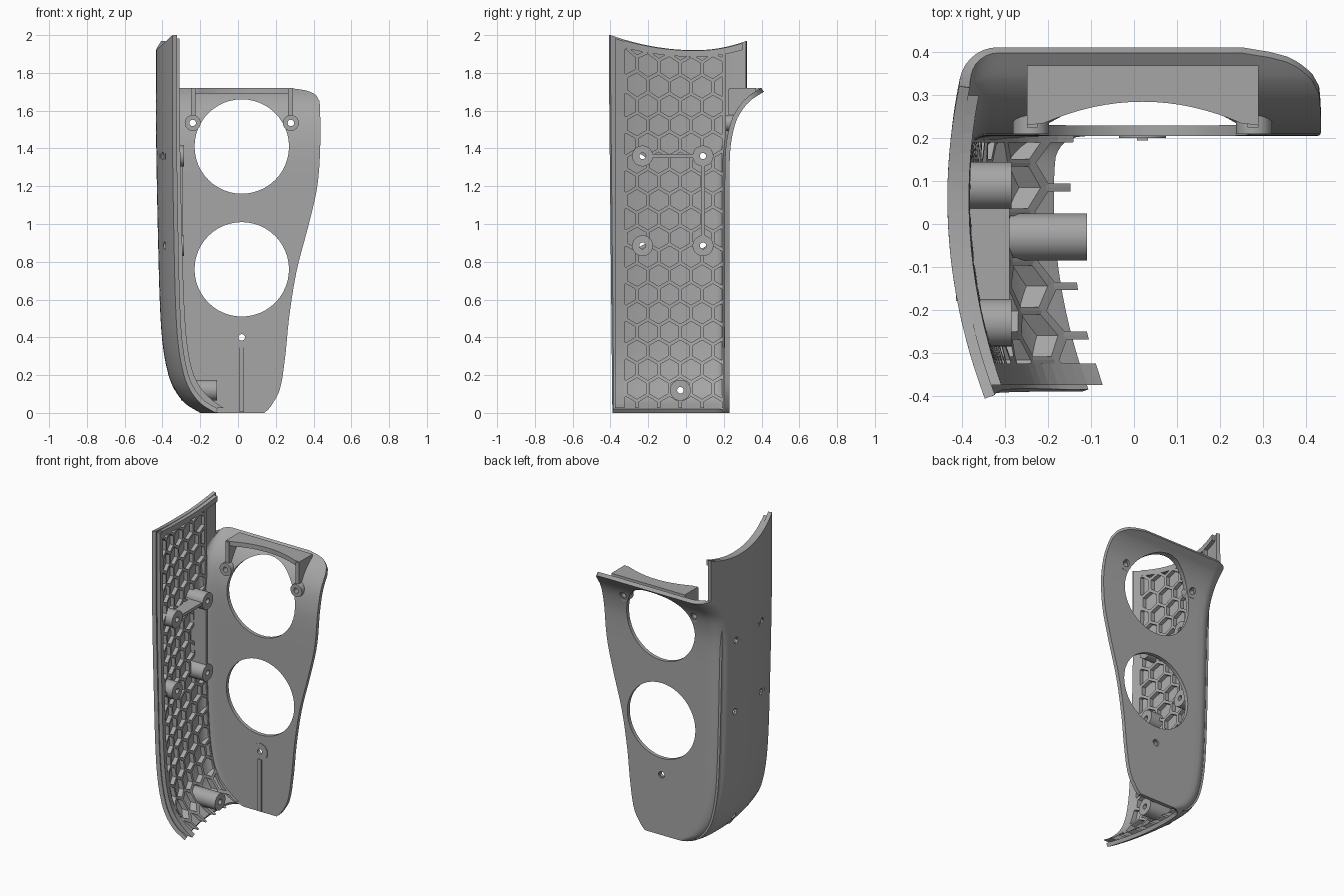
import bpy, bmesh, math
from mathutils import Vector

if "Cube" in bpy.data.objects:
    bpy.data.objects.remove(bpy.data.objects["Cube"])

grey = bpy.data.materials.new("plain grey")
grey.use_nodes = True
grey.diffuse_color = (0.38, 0.38, 0.38, 1)
grey.node_tree.nodes["Principled BSDF"].inputs["Base Color"].default_value = (0.38, 0.38, 0.38, 1)


def curve(points):
    """Smooth function through a few (input, value) pairs."""
    def f(t):
        t = min(max(t, points[0][0]), points[-1][0])
        i = 0
        while i < len(points) - 2 and t > points[i + 1][0]:
            i += 1
        def slope(k):
            a, b = points[max(k - 1, 0)], points[min(k + 1, len(points) - 1)]
            return (b[1] - a[1]) / (b[0] - a[0])
        (x0, y0), (x1, y1) = points[i], points[i + 1]
        w = x1 - x0
        u = (t - x0) / w
        return (y0 * (1 + 2 * u) * (1 - u) ** 2 + slope(i) * w * u * (1 - u) ** 2
                + y1 * u * u * (3 - 2 * u) + slope(i + 1) * w * u * u * (u - 1))
    return f


# Shape rules: side profile, back profile, free edge of the back, rib depth
side = curve([(0, -.20), (.05, -.28), (.15, -.35), (.3, -.39), (.5, -.41), (.9, -.423), (1.5, -.434), (2, -.435)])
back = curve([(0, .23), (1.0, .23), (1.35, .232), (1.45, .242), (1.55, .268), (1.62, .31), (1.66, .35), (1.7, .412)])
edge = curve([(0, .14), (.03, .17), (.12, .22), (.3, .25), (.5, .27), (.75, .31), (1.0, .375), (1.2, .42),
              (1.4, .435), (1.6, .434), (1.65, .425), (1.675, .39), (1.69, .34), (1.7, .25)])
depth = curve([(0, .1), (.05, .09), (.15, .065), (.3, .055), (2, .05)])
CORNER = .09


def side_x(y, z):
    return side(z) + .4 * (y - .06) ** 2


def top_z(y):
    return 1.92 + (.38 if y < .05 else .65) * (y - .05) ** 2


def finish(name, bm, smooth=False):
    mesh = bpy.data.meshes.new(name)
    bm.to_mesh(mesh)
    bm.free()
    mesh.materials.append(grey)
    ob = bpy.data.objects.new(name, mesh)
    bpy.context.collection.objects.link(ob)
    if smooth:
        shade(ob)
    return ob


def activate(ob):
    bpy.ops.object.select_all(action='DESELECT')
    ob.select_set(True)
    bpy.context.view_layer.objects.active = ob


def shade(ob):
    activate(ob)
    bpy.ops.object.shade_smooth_by_angle(angle=math.radians(35))


def add_tube(bm, start, end, radius, hole):
    """Ring-shaped cylinder; a zero hole gives a solid one."""
    start, end = Vector(start), Vector(end)
    axis = (end - start).normalized()
    out = axis.orthogonal().normalized()
    profile = [start + out * hole, start + out * radius, end + out * radius, end + out * hole]
    verts = [bm.verts.new(p) for p in profile]
    pairs = zip(verts, verts[1:] + verts[:1])
    edges = [bm.edges.new(p) for p in pairs if hole or {p[0], p[1]} != {verts[0], verts[3]}]
    bmesh.ops.spin(bm, geom=verts + edges, cent=start, axis=axis, angle=math.tau, steps=48, use_merge=False)
    bmesh.ops.remove_doubles(bm, verts=bm.verts, dist=1e-5)
    bmesh.ops.recalc_face_normals(bm, faces=bm.faces)


def tube(name, start, end, radius, hole):
    bm = bmesh.new()
    add_tube(bm, start, end, radius, hole)
    return finish(name, bm, True)


def prism(name, points, offset):
    """Flat outline pushed along an offset."""
    bm = bmesh.new()
    face = bm.faces.new([bm.verts.new(p) for p in points])
    made = bmesh.ops.extrude_face_region(bm, geom=[face])["geom"]
    bmesh.ops.translate(bm, vec=offset, verts=[g for g in made if isinstance(g, bmesh.types.BMVert)])
    bmesh.ops.recalc_face_normals(bm, faces=bm.faces)
    return finish(name, bm)


def box(name, lo, hi):
    corners = [(lo[0], lo[1], lo[2]), (hi[0], lo[1], lo[2]), (hi[0], hi[1], lo[2]), (lo[0], hi[1], lo[2])]
    return prism(name, corners, (0, 0, hi[2] - lo[2]))


# Outer skin: side wall, rounded corner and back wall in one sheet
NS, NA, NB = 20, 8, 16
heights = ([.2 * (i / 12) ** 1.6 for i in range(12)] + [.2 + 1.2 * i / 20 for i in range(20)]
           + [1.4 + .26 * i / 10 for i in range(10)] + [1.66 + .04 * i / 6 for i in range(7)])
bm = bmesh.new()
rows = []
for z in heights:
    y_front, y_end = -.39 - .01 * z, back(z) - CORNER
    row = []
    for j in range(NS + 1):
        y = y_front + (y_end - y_front) * j / NS
        row.append((side_x(y, z), y, z))
    cx = row[-1][0] + CORNER
    for j in range(1, NA + 1):
        a = math.pi / 2 * j / NA
        row.append((cx - CORNER * math.cos(a), y_end + CORNER * math.sin(a), z))
    for j in range(1, NB + 1):
        row.append((cx + (edge(z) - cx) * j / NB, back(z), z))
    rows.append([bm.verts.new(p) for p in row])
for k in range(1, 7):  # side wall rises above the back wall
    row = []
    for v in rows[len(heights) - 1][:NS + 1]:
        z = 1.7 + (top_z(v.co.y) - 1.7) * k / 6
        row.append(bm.verts.new((side_x(v.co.y, z), v.co.y, z)))
    rows.append(row)
for low, high in zip(rows, rows[1:]):
    for j in range(len(high) - 1):
        bm.faces.new((low[j], high[j], high[j + 1], low[j + 1]))
skin = finish("outer_shell", bm)
solid = skin.modifiers.new("thickness", 'SOLIDIFY')
solid.thickness = .025
solid.offset = -1

# Openings and screw holes
side_bosses = [(-.23, 1.36), (.09, 1.36), (-.23, .885), (.09, .885), (-.03, .12)]
back_bosses = [(-.24, 1.535, .042), (.28, 1.535, .042), (.02, .4, .055)]
bm = bmesh.new()
for z in (1.41, .76):
    add_tube(bm, (.02, .1, z), (.02, .6, z), .25, 0)
for x, z, r in back_bosses:
    add_tube(bm, (x, .1, z), (x, .6, z), .022, 0)
for y, z in side_bosses:
    add_tube(bm, (-.6, y, z), (-.2, y, z), .02, 0)
cutter = finish("hole_cutter", bm)
cutter.hide_render = True
cut = skin.modifiers.new("holes", 'BOOLEAN')
cut.operation = 'DIFFERENCE'
cut.solver = 'EXACT'
cut.object = cutter
activate(skin)
for m in ("thickness", "holes"):
    bpy.ops.object.modifier_apply(modifier=m)
bpy.data.objects.remove(cutter)
shade(skin)

# Honeycomb ribs: flat sheet of hexagon rings, trimmed, then bent to the wall
PITCH, WALL = .115, .018
Y0, Y1, Z0, Z1 = -.325, .19, .025, 1.885
bm = bmesh.new()
for r in range(21):
    for c in range(-4, 4):
        yc, zc = .0275 + PITCH * (c + .5 * (r % 2)), .03 + r * PITCH * math.sqrt(3) / 2
        rings = []
        for size, level in ((PITCH, 1), (PITCH - WALL, 1), (PITCH - WALL, 0)):
            radius = size / math.sqrt(3)
            angles = [math.radians(30 + 60 * k) for k in range(6)]
            rings.append([bm.verts.new((level, yc + radius * math.cos(a), zc + radius * math.sin(a))) for a in angles])
        for a, b in zip(rings, rings[1:]):
            for k in range(6):
                n = (k + 1) % 6
                bm.faces.new((a[k], a[n], b[n], b[k]))
for co, no in (((0, Y0, 0), (0, -1, 0)), ((0, Y1, 0), (0, 1, 0)), ((0, 0, Z0), (0, 0, -1)), ((0, 0, Z1), (0, 0, 1))):
    bmesh.ops.bisect_plane(bm, geom=bm.verts[:] + bm.edges[:] + bm.faces[:], plane_co=co, plane_no=no, clear_outer=True)


def strip(y0, y1, z0, z1, along_z):
    """Border bar around the honeycomb."""
    n = 40 if along_z else 14
    loops = []
    for i in range(n + 1):
        t = i / n
        if along_z:
            z = z0 + (z1 - z0) * t ** 1.5
            ring = [(0, y0, z), (1, y0, z), (1, y1, z), (0, y1, z)]
        else:
            y = y0 + (y1 - y0) * t
            ring = [(0, y, z0), (1, y, z0), (1, y, z1), (0, y, z1)]
        loops.append([bm.verts.new(p) for p in ring])
    for a, b in zip(loops, loops[1:]):
        for k in range(4):
            n2 = (k + 1) % 4
            bm.faces.new((a[k], a[n2], b[n2], b[k]))
    bm.faces.new(loops[0])
    bm.faces.new(loops[-1])


strip(-.375, Y0, Z0, 1.915, True)
strip(Y1, Y1 + .02, Z0, 1.915, True)
strip(Y0, .3, Z1, 1.918, False)
for v in bm.verts:
    level, y, z = v.co
    z += (top_z(y) - 1.92) * max(0, (z - 1.6) / .32)
    v.co = (side_x(y, z) + (depth(z) if level > .5 else .012), y, z)
bmesh.ops.remove_doubles(bm, verts=bm.verts, dist=1e-5)
bmesh.ops.recalc_face_normals(bm, faces=bm.faces)
finish("honeycomb_ribs", bm)

# Side screw posts and the webs joining them
for i, (y, z) in enumerate(side_bosses):
    low = z < .5
    tube(f"side_post_{i + 1}", (side_x(y, z) + (.03 if low else .012), y, z), (-.11 if low else -.285, y, z), .055, .017)
box("post_web_across", (-.415, -.18, 1.35), (-.29, .04, 1.37))
box("post_web_upright", (-.405, .08, .935), (-.29, .1, 1.31))

# Back screw bosses and lower rib
for i, (x, z, r) in enumerate(back_bosses):
    tube(f"back_boss_{i + 1}", (x, back(z) - .01, z), (x, .2 if z < 1 else .21, z), r, .017)
box("lower_back_rib", (.007, .195, .005), (.033, .21, .35))

# Top bracket: shelf with a hollowed front and two end gussets
shelf = [(.29, .37, 1.69), (-.25, .37, 1.69), (-.25, .23, 1.69)]
shelf += [(.02 + .23 * t / 8, .285 - .05 * (t / 8) ** 2, 1.69) for t in range(-8, 9)] + [(.29, .23, 1.69)]
prism("bracket_shelf", shelf, (0, 0, .03))
gusset = [(.225, 1.715), (.365, 1.715), (.33, 1.66), (.27, 1.585), (.235, 1.56), (.225, 1.56)]
for x, label in ((-.25, "right"), (.265, "left")):
    prism(f"bracket_gusset_{label}", [(x, y, z) for y, z in gusset], (.025, 0, 0))
